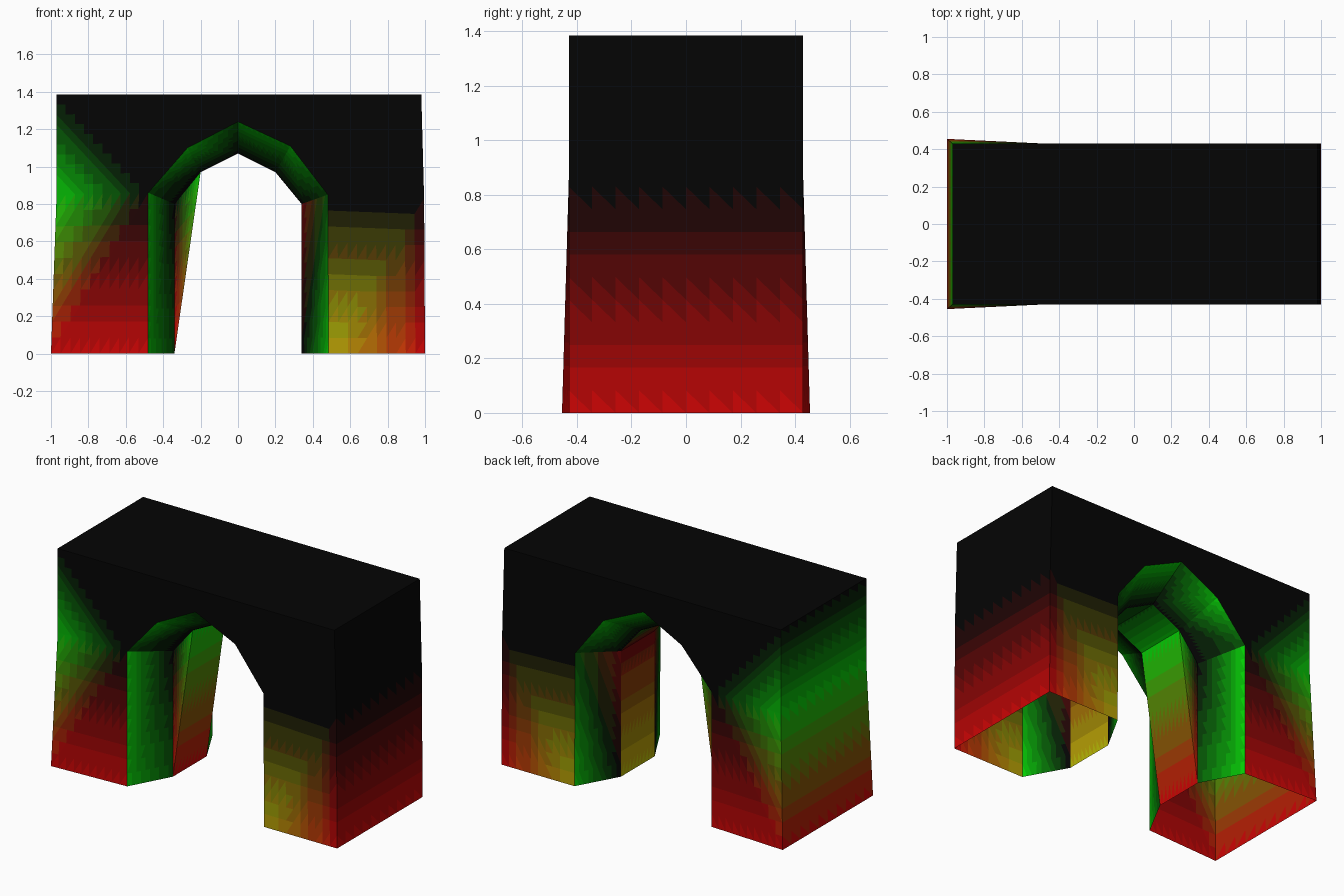
import bpy
import bmesh
from mathutils import Vector

if "Cube" in bpy.data.objects:
    bpy.data.objects.remove(bpy.data.objects["Cube"])

N = 10        # colour steps along each triangle edge
LEVELS = 8    # shades per colour channel
HUES = {"k": (0, 0), "r": (1, 0), "g": (0, 1), "y": (.9, .85),
        "d": (0, .4), "o": (.8, .35), "m": (.5, 0)}   # red, green amounts

bm = bmesh.new()
mesh = bpy.data.meshes.new("archway")
slots = {}


def shade(red, green):
    """Material slot for the nearest blend of red and green over black."""
    key = (round(red * LEVELS), round(green * LEVELS))
    if key not in slots:
        mat = bpy.data.materials.new("paint_%d_%d" % key)
        r, g = [(0.05 + 0.75 * k / LEVELS) ** 2.2 for k in key]
        mat.diffuse_color = (r, g, 0.05 ** 2.2, 1)
        mat.use_nodes = True
        mat.node_tree.nodes["Principled BSDF"].inputs["Base Color"].default_value = mat.diffuse_color
        slots[key] = len(mesh.materials)
        mesh.materials.append(mat)
    return slots[key]


def tri(points, hues):
    """Flat triangle with a blended colour, split into small facets."""
    a, b, c = [Vector(p) for p in points]
    ha, hb, hc = [Vector(HUES[h]) for h in hues]
    grid = {(i, j): bm.verts.new(a + (b - a) * i / N + (c - a) * j / N)
            for i in range(N + 1) for j in range(N + 1 - i)}

    def facet(*ids):
        f = bm.faces.new([grid[k] for k in ids])
        u = sum(k[0] for k in ids) / 3 / N
        v = sum(k[1] for k in ids) / 3 / N
        f.material_index = shade(*(ha + (hb - ha) * u + (hc - ha) * v))

    for i in range(N):
        for j in range(N - i):
            facet((i, j), (i + 1, j), (i, j + 1))
            if i + j < N - 1:
                facet((i + 1, j), (i + 1, j + 1), (i, j + 1))


def quad(p, hues):
    tri((p[0], p[1], p[2]), (hues[0], hues[1], hues[2]))
    tri((p[0], p[2], p[3]), (hues[0], hues[2], hues[3]))


def at(profile, y):
    return [(x, y, z) for x, z in profile]


# Opening profiles (x, z): wide on the wall faces, narrow at the inner band
WIDE = [(-.48, 0), (-.48, .86), (-.27, 1.10), (0, 1.24), (.28, 1.11), (.48, .85), (.485, 0)]
NARROW = [(-.34, 0), (-.34, .80), (-.20, .97), (0, 1.07), (.20, .97), (.34, .80), (.34, 0)]
WALL, BAND = .43, .17
corners, inner = {}, {}

for s in (-1, 1):
    y = s * WALL
    o, n = at(WIDE, y), at(NARROW, s * BAND)
    lb, lm, lt = (-1, s * .455, 0), (-.97, y, .85), (-.97, y, 1.385)
    rb, rm, rt = (1, y, 0), (.995, y, .83), (.98, y, 1.385)
    corners[s], inner[s] = (lb, lm, lt, rt, rm, rb), n

    # Front and back walls around the opening
    for pts, hues in (((lb, o[0], o[1]), "rrk"), ((lb, o[1], lm), "rkg"),
                      ((lm, o[1], lt), "gkk"), ((o[1], o[2], lt), "kkk"),
                      ((o[2], o[3], lt), "kkk"), ((o[3], rt, lt), "kkk"),
                      ((o[3], o[4], rt), "kkk"), ((o[4], o[5], rt), "kkk"),
                      ((o[5], rm, rt), "kkk"), ((o[5], o[6], rm), "kyk"),
                      ((o[6], rb, rm), "yrk")):
        tri(pts, hues)

    # Splayed reveal between the wide and narrow openings
    reveal = ("ggkd", "dgkk", "gdkk", "ggkk", "gdkk", "dgkm")
    for i, hues in enumerate(reveal):
        quad((o[i], o[i + 1], n[i + 1], n[i]), hues)

# Left side, top and right side
sides = ("rggr", "gkkg", "kkkk", "kkkk", "krrk")
for i, hues in enumerate(sides):
    f, b = corners[-1], corners[1]
    quad((f[i], f[i + 1], b[i + 1], b[i]), hues)

# Inner band: leaning left jamb, then soffit and right jamb
f, b = inner[-1], inner[1]
tri((f[0], b[0], b[2]), "rrg")
tri((b[0], b[1], b[2]), "rkg")
tri((f[0], b[2], f[2]), "rgg")
tri((f[0], f[2], f[1]), "rgk")
for i, hues in zip(range(2, 6), ("gddg", "dddd", "dmmd", "myym")):
    quad((f[i], f[i + 1], b[i + 1], b[i]), hues)

bmesh.ops.remove_doubles(bm, verts=bm.verts, dist=1e-4)
bmesh.ops.recalc_face_normals(bm, faces=bm.faces)
bm.to_mesh(mesh)
bm.free()
archway = bpy.data.objects.new("archway", mesh)
bpy.context.collection.objects.link(archway)
